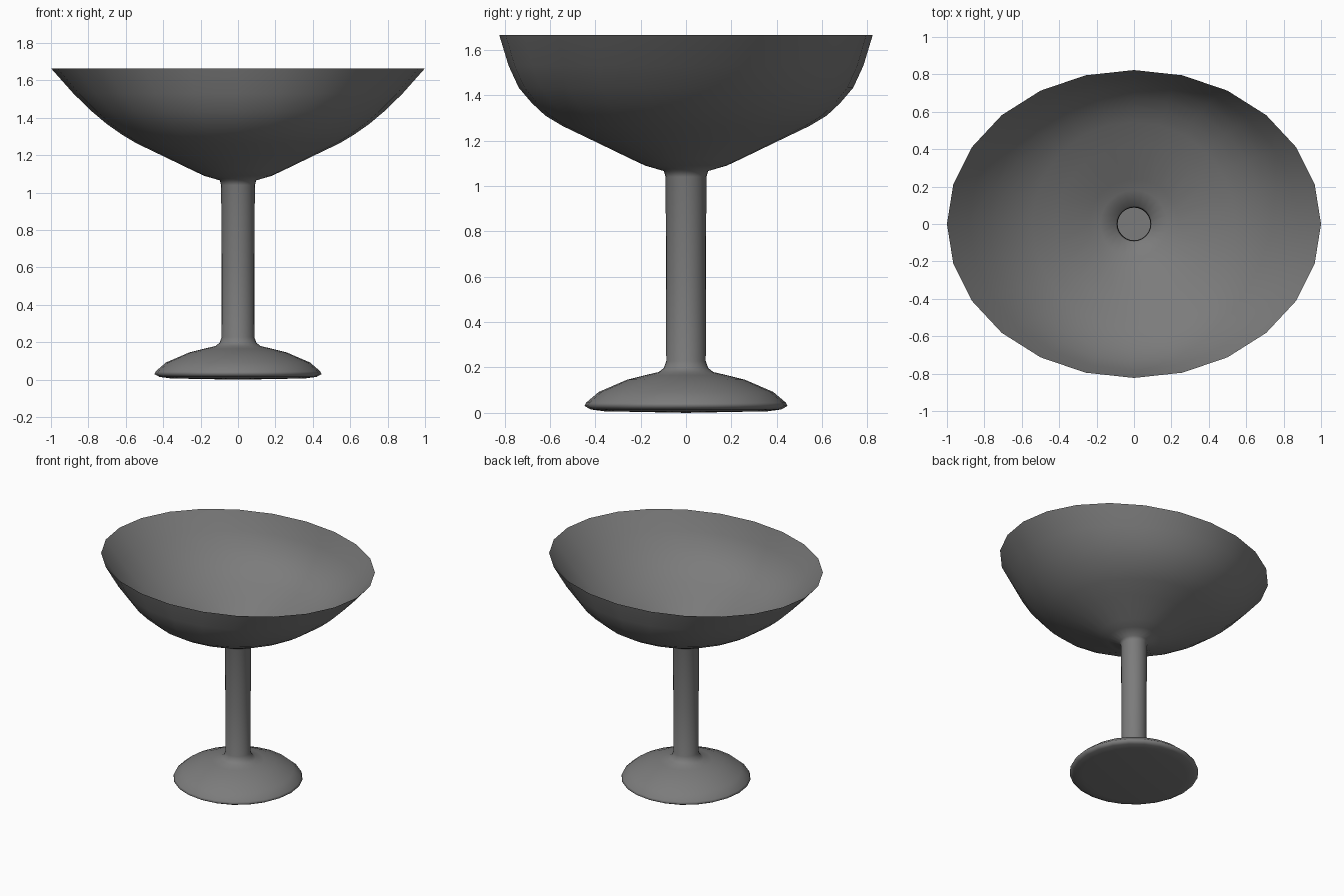
import bpy, bmesh, math

if "Cube" in bpy.data.objects:
    bpy.data.objects.remove(bpy.data.objects["Cube"])

SIDES = 24

# Profile rings from the foot up: (radius x, radius y, height)
RINGS = [(r, r, z) for r, z in [
    (0.36, 0.007), (0.42, 0.015), (0.447, 0.03), (0.44, 0.045), (0.385, 0.092),
    (0.26, 0.146), (0.18, 0.166), (0.12, 0.18), (0.098, 0.198), (0.087, 0.228),
    (0.088, 0.6), (0.09, 1.04), (0.098, 1.066), (0.18, 1.09), (0.24, 1.118),
    (0.42, 1.205), (0.545, 1.265), (0.62, 1.31)]]
# Upper bowl widens into an oval
RINGS += [(0.70, 0.68, 1.366), (0.78, 0.737, 1.433),
          (0.88, 0.782, 1.53), (1.0, 0.823, 1.665)]


def build_goblet(name, rings):
    bm = bmesh.new()
    loops = []
    for rx, ry, z in rings:
        loops.append([bm.verts.new((rx * math.cos(a), ry * math.sin(a), z))
                      for a in (2 * math.pi * i / SIDES for i in range(SIDES))])
    # Walls between neighbouring rings
    for low, high in zip(loops, loops[1:]):
        for i in range(SIDES):
            j = (i + 1) % SIDES
            bm.faces.new((low[i], low[j], high[j], high[i]))
    # Underside of the foot
    centre = bm.verts.new((0, 0, 0))
    for i in range(SIDES):
        bm.faces.new((centre, loops[0][(i + 1) % SIDES], loops[0][i]))
    mesh = bpy.data.meshes.new(name)
    bm.to_mesh(mesh)
    bm.free()
    obj = bpy.data.objects.new(name, mesh)
    bpy.context.collection.objects.link(obj)
    for p in mesh.polygons:
        p.use_smooth = True
    return obj


# Open thin-walled goblet: foot, hollow stem and oval bowl in one surface
goblet = build_goblet("goblet", RINGS)

# Dark grey finish
dark = bpy.data.materials.new("dark_grey")
dark.diffuse_color = (0.2, 0.2, 0.2, 1)
dark.use_nodes = True
dark.node_tree.nodes["Principled BSDF"].inputs["Base Color"].default_value = dark.diffuse_color
goblet.data.materials.append(dark)
